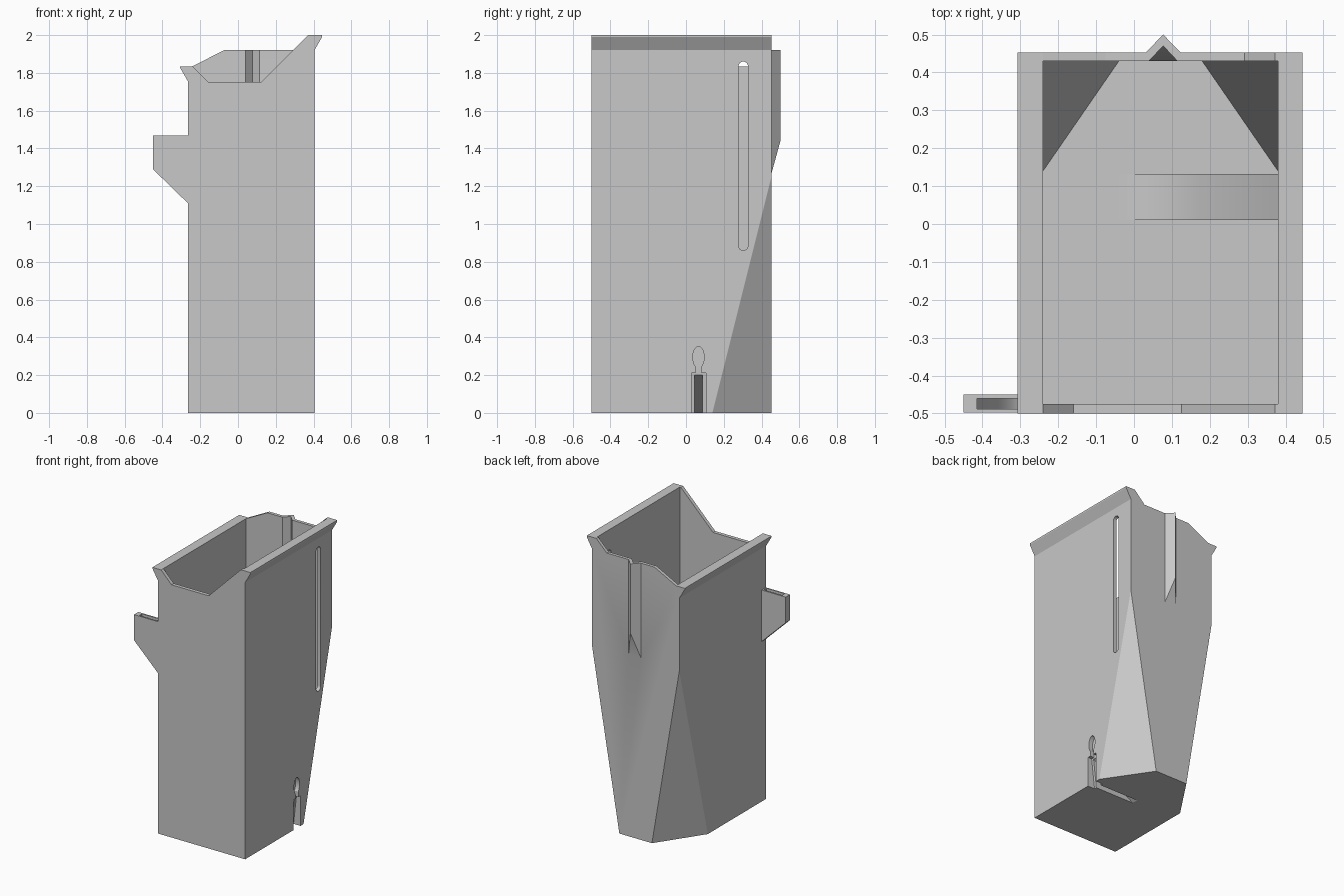
import bpy, bmesh, math

cube = bpy.data.objects.get("Cube")
if cube:
    bpy.data.objects.remove(cube, do_unlink=True)

grey = bpy.data.materials.new("plain_grey")
grey.use_nodes = True
COLOUR = (0.58, 0.58, 0.58, 1)
grey.diffuse_color = COLOUR
grey.node_tree.nodes["Principled BSDF"].inputs["Base Color"].default_value = COLOUR


def finish(name, bm):
    bmesh.ops.recalc_face_normals(bm, faces=bm.faces)
    mesh = bpy.data.meshes.new(name)
    bm.to_mesh(mesh)
    bm.free()
    mesh.materials.append(grey)
    ob = bpy.data.objects.new(name, mesh)
    bpy.context.collection.objects.link(ob)
    return ob


def hull(name, points):
    bm = bmesh.new()
    for p in points:
        bm.verts.new(p)
    bmesh.ops.convex_hull(bm, input=bm.verts)
    bmesh.ops.dissolve_limit(bm, angle_limit=0.01, verts=bm.verts, edges=bm.edges)
    return finish(name, bm)


def prism(name, pts, lo, hi, axis="y"):
    """Extrude a profile: (x, z) along y, or (y, z) along x."""
    def at(p, d):
        return (p[0], d, p[1]) if axis == "y" else (d, p[0], p[1])
    bm = bmesh.new()
    a = [bm.verts.new(at(p, lo)) for p in pts]
    b = [bm.verts.new(at(p, hi)) for p in pts]
    bm.faces.new(a)
    bm.faces.new(b[::-1])
    for i in range(len(pts)):
        j = (i + 1) % len(pts)
        bm.faces.new((a[i], b[i], b[j], a[j]))
    return finish(name, bm)


def combine(target, tool, operation):
    mod = target.modifiers.new("combine", "BOOLEAN")
    mod.operation, mod.object, mod.solver = operation, tool, "EXACT"
    graph = bpy.context.evaluated_depsgraph_get()
    mesh = bpy.data.meshes.new_from_object(target.evaluated_get(graph))
    target.modifiers.clear()
    target.data = mesh
    bpy.data.objects.remove(tool, do_unlink=True)


def add(tool):
    combine(body, tool, "UNION")


def cut(tool):
    combine(body, tool, "DIFFERENCE")


def bin_shape(name, x0, x1, y0, y1, z0, z1, inset):
    """Box whose two back corners are cut away towards the floor."""
    pts = []
    for x, s in ((x0, 1), (x1, -1)):
        pts += [(x, y0, z0), (x, 0.14, z0), (x + s * inset, y1, z0),
                (x, y1, 1.25), (x, y0, z1), (x, y1, z1)]
    return hull(name, pts)


def ridge(name, half, y0, y1, z0, z1, top):
    """Upright V-shaped ridge with a sloping lower end."""
    x = 0.077
    pts = [(x + s * half, y0, z) for s in (-1, 1) for z in (z0, top)]
    return hull(name, pts + [(x, y1, z1), (x, y1, top)])


# Body, rims, ridge and side hook
body = bin_shape("container_body", -0.265, 0.405, -0.5, 0.452, 0, 2, 0.21)
add(prism("right_rim", [(0.39, 1.894), (0.405, 1.92), (0.445, 1.99), (0.445, 2),
                        (0.39, 2)], -0.5, 0.452))
add(prism("left_rim", [(-0.25, 1.73), (-0.265, 1.755), (-0.307, 1.828),
                       (-0.307, 1.835), (-0.25, 1.835)], -0.5, 0.452))
add(ridge("back_ridge", 0.058, 0.44, 0.5, 1.222, 1.44, 1.92))
add(prism("hook", [(-0.45, 1.29), (-0.45, 1.468), (-0.25, 1.468), (-0.25, 1.095)],
          -0.497, -0.45))

# Hollow inside
cut(bin_shape("cavity", -0.24, 0.38, -0.475, 0.43, 0.025, 2.2, 0.2))
cut(ridge("ridge_groove", 0.047, 0.42, 0.47, 1.26, 1.44, 2.2))

# Stepped top edges of the front and back walls
for lo, hi, mid in ((-0.6, 0, [(-0.16, 1.753), (0.125, 1.753)]),
                    (0, 0.6, [(-0.075, 1.92), (0.292, 1.92)])):
    cut(prism("top_trim", [(-0.5, 2.3), (-0.5, 1.835), (-0.24, 1.835)] + mid +
              [(0.372, 2), (0.372, 2.3)], lo, hi))

# Pocket in the hook, with a curved floor
pocket = [(-0.275, 1.6), (-0.415, 1.6)]
pocket += [(-0.415 + 0.14 * i / 8, 1.2 + 0.2 * (1 - i / 8) ** 2) for i in range(9)]
cut(prism("hook_pocket", pocket, -0.488, -0.46))

# Curved ramp inside, over the keyhole
ramp = [(0.39, 0.012), (-0.04, 0.012)]
ramp += [(-0.04 + 0.43 * i / 16, 0.025 + 0.37 * (i / 16) ** 2) for i in range(17)]
add(prism("inner_ramp", ramp, 0.01, 0.132))

# Keyhole: wide mouth, deep tapered channel, neck and oval eye
cut(prism("mouth", [(0.43, -0.1), (0.43, 0.21), (0.375, 0.21), (0.34, -0.1)],
          0.028, 0.107))
cut(prism("channel", [(0.43, -0.03), (0.43, 0.2), (0.37, 0.2), (0.05, 0), (0.05, -0.03)],
          0.046, 0.088))
cut(prism("neck", [(0.05, 0.19), (0.082, 0.19), (0.082, 0.27), (0.05, 0.27)],
          0.375, 0.43, "x"))
turns = [math.tau * i / 24 for i in range(24)]
cut(prism("eye", [(0.066 + 0.03 * math.cos(t), 0.295 + 0.057 * math.sin(t))
                  for t in turns], 0.375, 0.43, "x"))

# Long rounded window through the right wall
slot = []
for centre, start in ((1.835, 0), (0.885, math.pi)):
    slot += [(0.303 + 0.025 * math.cos(start + math.pi * i / 10),
              centre + 0.025 * math.sin(start + math.pi * i / 10)) for i in range(11)]
cut(prism("window_cutter", slot, 0.3, 0.5, "x"))

# Smooth only the curved areas
bpy.ops.object.select_all(action="DESELECT")
body.select_set(True)
bpy.context.view_layer.objects.active = body
bpy.ops.object.shade_smooth_by_angle(angle=math.radians(20))
